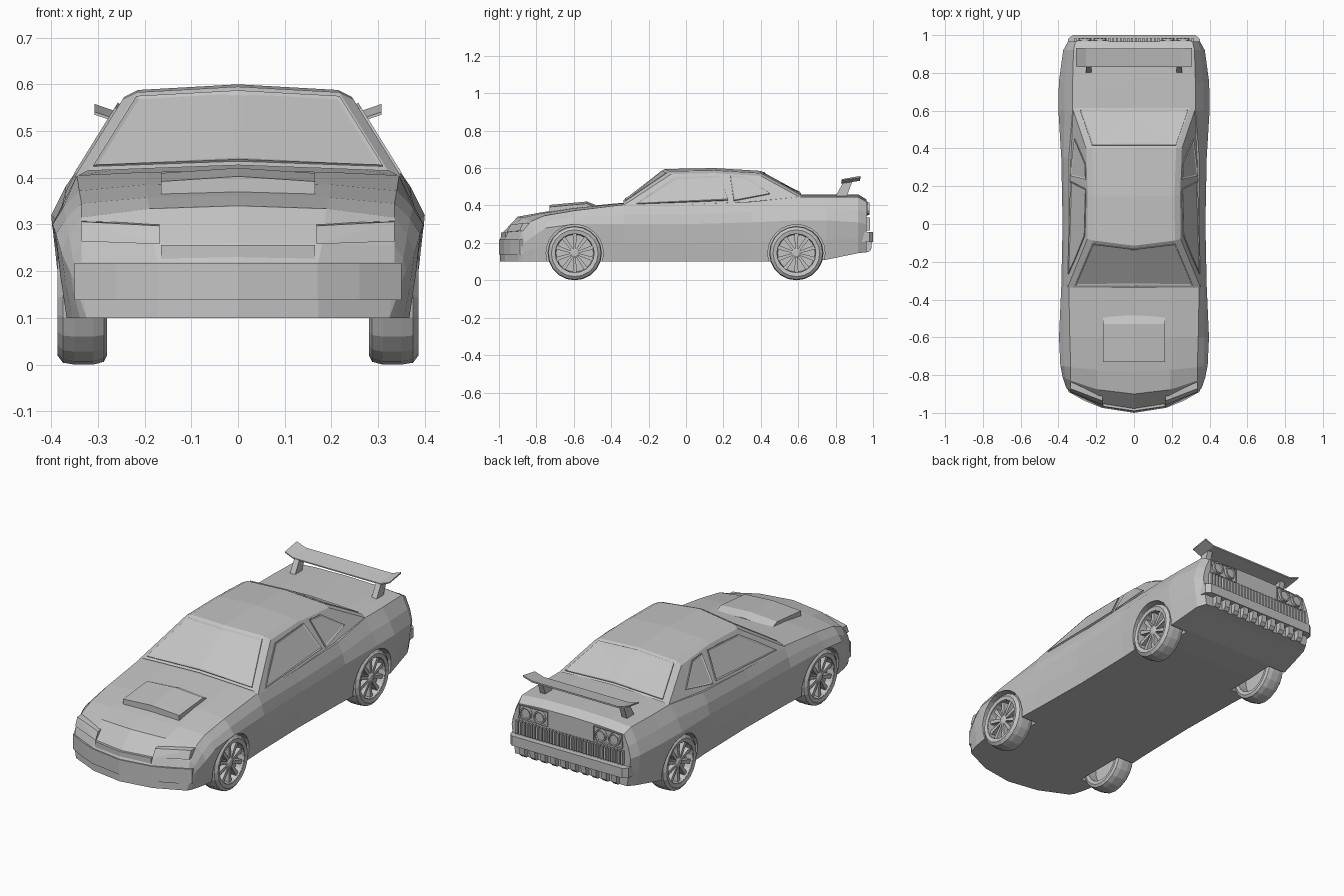
import bpy, bmesh, math
from mathutils import Vector

if "Cube" in bpy.data.objects:
    bpy.data.objects.remove(bpy.data.objects["Cube"])

grey = bpy.data.materials.new("plain_grey")
grey.diffuse_color = (0.55, 0.55, 0.55, 1)
grey.use_nodes = True
grey.node_tree.nodes["Principled BSDF"].inputs["Base Color"].default_value = grey.diffuse_color


def finish(name, bm):
    bmesh.ops.recalc_face_normals(bm, faces=bm.faces)
    me = bpy.data.meshes.new(name)
    bm.to_mesh(me)
    bm.free()
    me.materials.append(grey)
    ob = bpy.data.objects.new(name, me)
    bpy.context.collection.objects.link(ob)
    return ob


def hull(name, pts, mirror=False):
    """Convex solid around points, optionally repeated on the other side."""
    for s in ((1, -1) if mirror else (1,)):
        bm = bmesh.new()
        for p in pts:
            bm.verts.new((p[0] * s, p[1], p[2]))
        bmesh.ops.convex_hull(bm, input=bm.verts)
        finish(name if s == 1 else name + "_left", bm)


def box(name, x, y, z, mirror=False):
    hull(name, [(a, b, c) for a in x for b in y for c in z], mirror)


def loft(name, rows, closed, caps):
    """Skin half sections on both sides of x = 0; caps list index tuples."""
    bm = bmesh.new()
    for s in (1, -1):
        vs = [[bm.verts.new((x * s, y, z)) for x, y, z in r] for r in rows]
        for a, b in zip(vs, vs[1:]):
            for i in range(len(a) - 1):
                bm.faces.new((a[i], a[i + 1], b[i + 1], b[i]))
        if closed:
            for r in (vs[0], vs[-1]):
                for c in caps:
                    bm.faces.new([r[i] for i in c])
    bmesh.ops.remove_doubles(bm, verts=bm.verts, dist=0.0005)
    return finish(name, bm)


def panel(name, pts, out, rim=0.012):
    """Thin framed plate lying on a surface, with a sunken middle."""
    out = Vector(out).normalized()
    bm = bmesh.new()
    low = [bm.verts.new(Vector(p) - out * 0.004) for p in pts]
    top = [bm.verts.new(Vector(p) + out * 0.005) for p in pts]
    n = len(pts)
    f = bm.faces.new(top)
    for i in range(n):
        bm.faces.new((low[i], low[(i + 1) % n], top[(i + 1) % n], top[i]))
    bmesh.ops.recalc_face_normals(bm, faces=bm.faces)
    f.normal_update()
    if f.normal.dot(out) < 0:
        bmesh.ops.reverse_faces(bm, faces=bm.faces)
    bmesh.ops.inset_region(bm, faces=[f], thickness=rim, depth=-0.004)
    finish(name, bm)


def lathe(name, prof, n, closed=True):
    """Spin an (x, radius) profile around the x axis."""
    bm = bmesh.new()
    rings = [[bm.verts.new((x, r * math.sin(k * math.tau / n), r * math.cos(k * math.tau / n)))
              for x, r in prof] for k in range(n)]
    m = len(prof)
    for k in range(n):
        a, b = rings[k], rings[(k + 1) % n]
        for i in range(m if closed else m - 1):
            bm.faces.new((a[i], a[(i + 1) % m], b[(i + 1) % m], b[i]))
    bmesh.ops.remove_doubles(bm, verts=bm.verts, dist=0.0001)
    return finish(name, bm)


# Body shell: y, half width, bottom z, widest z, deck edge z, deck edge x, centre z, nose bow
stations = [
    (-.995, .345, .10, .17, .220, .335, .220, .11), (-.975, .360, .10, .20, .255, .335, .260, .11),
    (-.90, .378, .10, .24, .315, .335, .340, .09), (-.78, .390, .10, .28, .345, .335, .362, .03),
    (-.60, .397, .10, .30, .372, .34, .390, 0), (-.33, .385, .10, .30, .405, .345, .415, 0),
    (0, .378, .10, .30, .405, .345, .410, 0), (.35, .385, .10, .31, .420, .345, .430, 0),
    (.60, .400, .10, .32, .445, .325, .460, 0), (.75, .398, .11, .32, .445, .325, .460, 0),
    (.92, .375, .145, .31, .445, .320, .460, 0), (.965, .350, .15, .30, .420, .310, .432, 0)]
rows = []
for y, w, zb, zs, ze, xe, zc, bow in stations:
    half = [(0, zb), (.5 * w, zb), (.94 * w, zb), (.975 * w, (zb + zs) / 2), (w, zs),
            ((w + xe) / 2 + .006, (zs + ze) / 2), (xe, ze), (.5 * w, ze + .75 * (zc - ze)), (0, zc)]
    rows.append([(x, y + bow * (x / w) ** 2, z) for x, z in half])
body = loft("body", rows, True, [(0, 1, 7, 8), (1, 2, 6, 7), (2, 3, 4, 5, 6)])

# Wheels and wheel wells
WZ = .145
for wy, end in ((-.595, "front"), (.59, "rear")):
    for s, side in ((1, "right"), (-1, "left")):
        tag = end + "_" + side
        cut = lathe("wheel_well_cutter_" + tag, [(.272, 0), (.272, .153), (.47, .153), (.47, 0)], 24, False)
        tyre = lathe("tyre_" + tag, [(.383, .106), (.387, .125), (.375, .141), (.35, .145), (.31, .145),
                                     (.287, .139), (.28, .125), (.283, .106)], 20)
        rim = lathe("rim_" + tag, [(.345, 0), (.345, .100), (.380, .104), (.380, .110), (.335, .110), (.335, 0)], 20, False)
        hub = lathe("hub_" + tag, [(.340, .026), (.370, .026), (.376, .016), (.376, 0)], 10, False)
        bm = bmesh.new()
        for k in range(10):
            a = k * math.tau / 10
            vs = [bm.verts.new((x, r * math.sin(a) + h * math.cos(a), r * math.cos(a) - h * math.sin(a)))
                  for x in (.344, .370) for r, h in ((.02, -.006), (.02, .006), (.103, .011), (.103, -.011))]
            bmesh.ops.convex_hull(bm, input=vs)
        spokes = finish("spokes_" + tag, bm)
        for ob in (cut, tyre, rim, hub, spokes):
            ob.location = (0, wy, WZ)
            ob.rotation_euler.z = 0 if s == 1 else math.pi
        cut.hide_render = True
        cut.hide_set(True)
        mod = body.modifiers.new("well_" + tag, 'BOOLEAN')
        mod.operation, mod.object, mod.solver = 'DIFFERENCE', cut, 'EXACT'


# Cabin
def side_x(z):
    return .345 - .62 * (z - .41)


rows = []
for y, zr, bow in ((-.335, .415, 0), (-.115, .583, .07), (.15, .588, 0), (.40, .573, 0), (.615, .455, 0)):
    xs = side_x(zr - .015)
    half = [(.345, .403), (xs, zr - .015), (xs - .03, zr), (0, zr + .012)]
    rows.append([(x, y + bow * (x / .345) ** 2, z) for x, z in half])
loft("cabin", rows, False, [])


# Windscreen and rear window
def screen(name, lower, upper, out):
    def at(i, t, u):
        p = Vector(lower[i]).lerp(Vector(upper[i]), t)
        return Vector((p.x * u, p.y, p.z))
    panel(name, [at(2, .05, -.98), at(3, .05, 0), at(2, .05, .98),
                 at(2, .93, .97), at(3, .93, 0), at(2, .93, -.97)], out)


screen("windscreen", rows[0], rows[1], (0, -.6, .8))
screen("rear_window", rows[4], rows[3], (0, .5, .86))

# Side windows
door = [(-.265, .408), (-.18, .47), (-.06, .548), (.185, .558), (.225, .428)]
quarter = [(.255, .425), (.235, .558), (.32, .553), (.45, .462)]
for s, side in ((1, "right"), (-1, "left")):
    for name, pts in (("door_window", door), ("quarter_window", quarter)):
        panel(name + "_" + side, [(s * side_x(z), y, z) for y, z in pts], (s * .85, 0, .53))

# Bonnet scoop
hull("bonnet_scoop", [(x, y, z + (.011 if x == 0 else 0)) for x in (-.165, 0, .165)
                      for y, z in ((-.73, .35), (-.73, .392), (-.53, .410), (-.485, .392), (-.485, .35))])

# Front bumper, centre grille and headlights
xs = (-.35, -.26, -.17, 0, .17, .26, .35)
hull("front_bumper", [(x, y, z) for x in xs for z in (.138, .217)
                      for y in (-1 + .11 * (x / .345) ** 2, -.87)])
hull("front_grille", [(x, y, z) for x in (-.165, 0, .165) for z in (.215, .256)
                      for y in (-.99 + abs(x) * .15, -.93)])
hull("headlight", [(.168, -.958, .258), (.168, -.936, .297), (.335, -.890, .264), (.335, -.872, .306),
                   (.168, -.88, .303), (.335, -.815, .308), (.168, -.88, .258), (.335, -.815, .264)], True)

# Rear light clusters
for s, side in ((1, "right"), (-1, "left")):
    panel("light_panel_" + side, [(s * x, .966, z) for x, z in
                                  ((.135, .345), (.305, .345), (.302, .418), (.135, .422))], (0, 1, 0), .006)
    for i, x in enumerate((.18, .26)):
        lamp = lathe("tail_light_%s_%d" % (side, i + 1),
                     [(0, .033), (.024, .033), (.024, .026), (.018, .024), (.018, 0)], 14, False)
        lamp.location = (s * x, .958, .383)
        lamp.rotation_euler.z = math.pi / 2

# Rear slatted grille, bumper and diffuser fins
for i in range(32):
    x = -.31 + i * .02
    box("grille_slat_%02d" % (i + 1), (x - .005, x + .005), (.95, .985), (.265, .335))
hull("rear_bumper", [(x, y, z) for z in (.205, .257) for x, y in
                     ((-.352, .94), (.352, .94), (-.348, .98), (.348, .98), (-.325, 1), (.325, 1))])
for i in range(10):
    x = -.27 + i * .06
    hull("diffuser_fin_%02d" % (i + 1), [(x + a, y, z) for a in (-.015, .015) for y, z in
                                         ((.93, .15), (.93, .21), (.995, .21), (.99, .165), (.975, .150))])

# Rear wing with upturned tips and two struts
prof = ((.83, .517), (.83, .523), (.93, .532), (.93, .540))
hull("wing", [(x, y, z) for x in (-.255, .255) for y, z in prof])
hull("wing_tip", [(.255, y, z) for y, z in prof] + [(.307, y + .003, z + .018) for y, z in prof], True)
hull("wing_strut", [(x, y, z) for x in (.225, .255) for y, z in
                    ((.80, .45), (.86, .45), (.84, .522), (.89, .53))], True)
